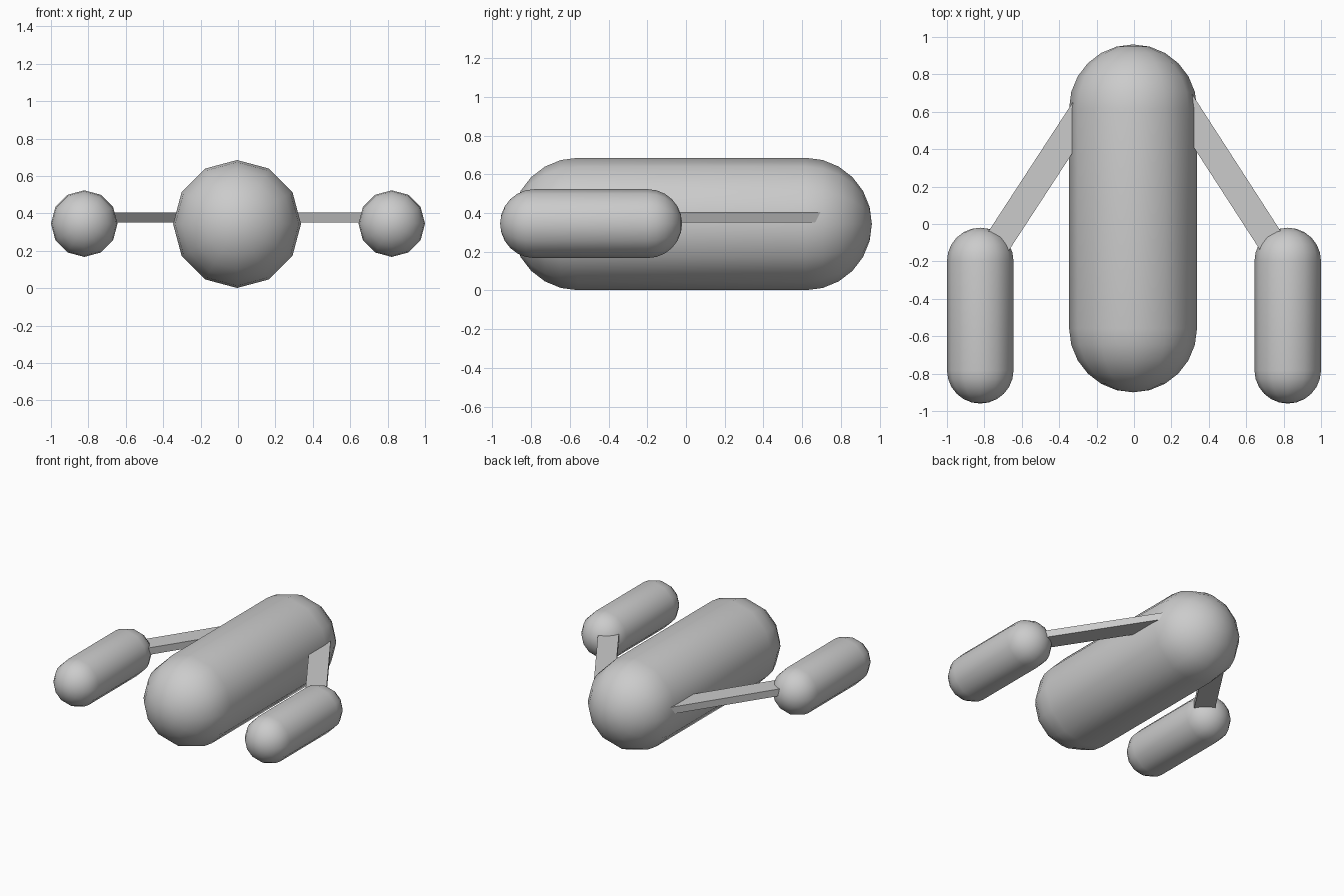
import bpy, bmesh
from math import sin, cos, pi, atan2, hypot
from mathutils import Matrix, Vector

if "Cube" in bpy.data.objects:
    bpy.data.objects.remove(bpy.data.objects["Cube"])

SIDES, RINGS = 12, 6


def finish(bm, name):
    bmesh.ops.recalc_face_normals(bm, faces=bm.faces)
    me = bpy.data.meshes.new(name)
    bm.to_mesh(me)
    bm.free()
    ob = bpy.data.objects.new(name, me)
    bpy.context.collection.objects.link(ob)
    return ob


def capsule(name, x, z, r, y0, y1):
    """Rounded tube along y, made by spinning a half profile."""
    angles = [i * pi / 2 / RINGS for i in range(RINGS + 1)]
    profile = [(r * sin(a), y0 + r - r * cos(a)) for a in angles]
    profile += [(r * cos(a), y1 - r + r * sin(a)) for a in angles]
    bm = bmesh.new()
    verts = [bm.verts.new((x, y, z + h)) for h, y in profile]
    edges = [bm.edges.new(pair) for pair in zip(verts, verts[1:])]
    bmesh.ops.spin(bm, geom=verts + edges, cent=(x, 0, z), axis=(0, 1, 0),
                   angle=2 * pi, steps=SIDES)
    bmesh.ops.remove_doubles(bm, verts=bm.verts, dist=0.0005)
    for f in bm.faces:
        f.smooth = True
    return finish(bm, name)


def strut(name, start, end, width, height, z):
    """Flat bar between two points in plan."""
    a, b = Vector((*start, z)), Vector((*end, z))
    d = b - a
    bm = bmesh.new()
    bmesh.ops.create_cube(bm, size=1, matrix=Matrix.Translation((a + b) / 2)
                          @ Matrix.Rotation(atan2(d.y, d.x), 4, 'Z')
                          @ Matrix.Diagonal((d.length, width, height, 1)))
    return finish(bm, name)


# Central hull
capsule("main_hull", -0.005, 0.343, 0.342, -0.90, 0.96)

# Side pods and the swept struts carrying them
for side, s in (("left", -1), ("right", 1)):
    capsule(side + "_pod", s * 0.822, 0.345, 0.178, -0.96, -0.02)
    strut(side + "_strut", (s * 0.22 + 0.006, 0.69), (s * 0.80 + 0.003, -0.203),
          0.147, 0.054, 0.378)
